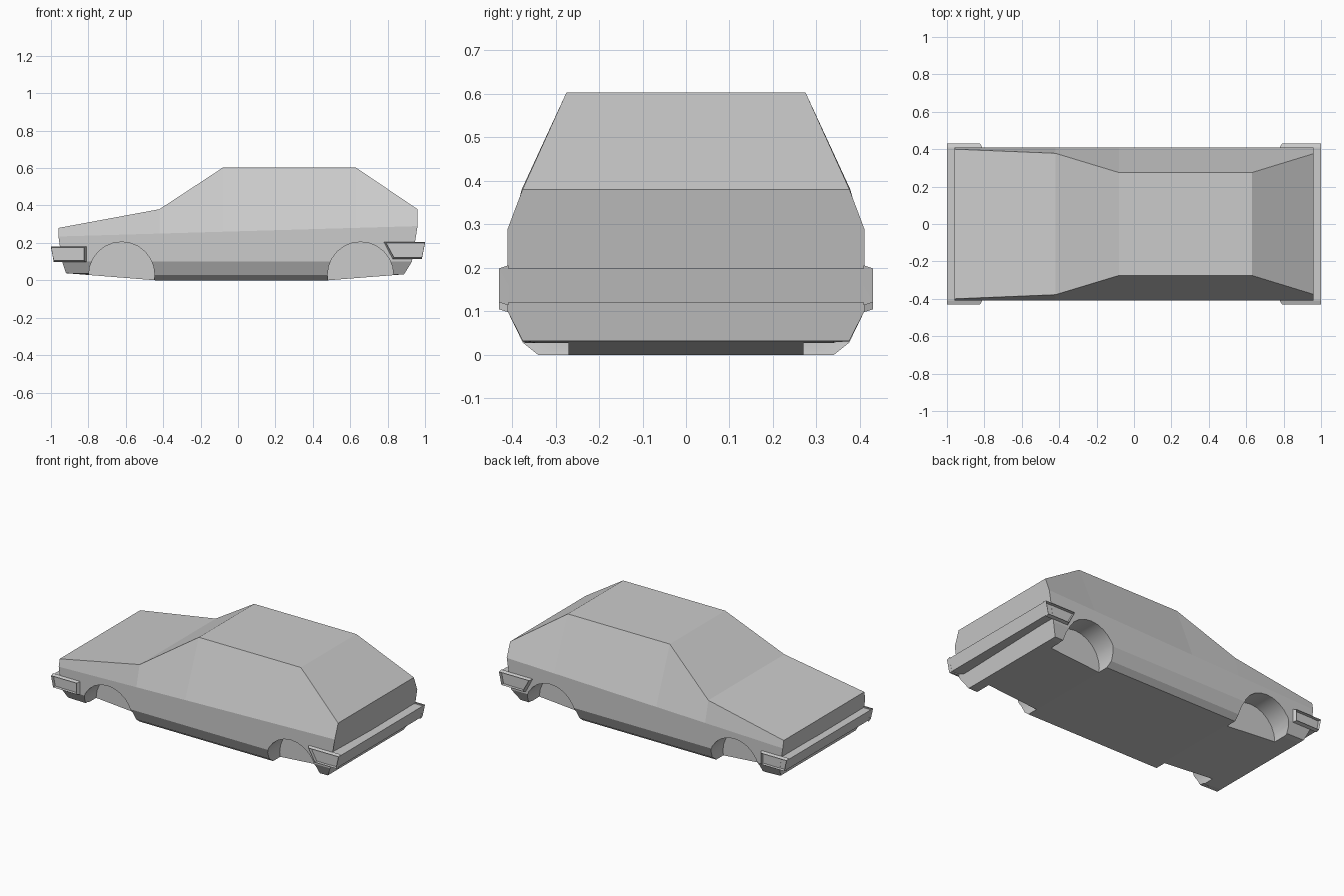
import bpy, bmesh

cube = bpy.data.objects.get("Cube")
if cube:
    bpy.data.objects.remove(cube, do_unlink=True)

grey = bpy.data.materials.new("plain grey")
grey.use_nodes = True
grey.diffuse_color = (0.6, 0.6, 0.6, 1)
grey.node_tree.nodes["Principled BSDF"].inputs["Base Color"].default_value = (0.6, 0.6, 0.6, 1)


def loft(name, rings):
    """Skin a row of equal closed rings and cap both ends."""
    bm = bmesh.new()
    rows = [[bm.verts.new(p) for p in ring] for ring in rings]
    n = len(rows[0])
    for a, b in zip(rows, rows[1:]):
        for i in range(n):
            j = (i + 1) % n
            bm.faces.new((a[i], a[j], b[j], b[i]))
    bm.faces.new(rows[0])
    bm.faces.new(rows[-1])
    bmesh.ops.remove_doubles(bm, verts=bm.verts, dist=0.0005)
    bmesh.ops.recalc_face_normals(bm, faces=bm.faces)
    mesh = bpy.data.meshes.new(name)
    bm.to_mesh(mesh)
    bm.free()
    mesh.materials.append(grey)
    obj = bpy.data.objects.new(name, mesh)
    bpy.context.collection.objects.link(obj)
    return obj


def body_ring(x, top_y, top_z, low_x, sill_x, sill_z, floor_y, floor_z):
    """One cross-section, mirrored across the centre plane."""
    belt_z = 0.262 + 0.029 * x
    half = [(x, top_y, top_z), (x, 0.41, belt_z), (low_x, 0.41, 0.10),
            (sill_x, 0.375, sill_z), (sill_x, floor_y, floor_z)]
    return half + [(px, -py, pz) for px, py, pz in reversed(half)]


# Body shell: nose, cowl, roof front, roof rear, tail
body = loft("car_body", [
    body_ring(-0.96, 0.40, 0.28, -0.94, -0.92, 0.038, 0.34, 0.038),
    body_ring(-0.42, 0.378, 0.38, -0.42, -0.44, 0.028, 0.34, 0),
    body_ring(-0.08, 0.275, 0.603, -0.08, -0.08, 0.028, 0.34, 0),
    body_ring(0.63, 0.275, 0.603, 0.63, 0.48, 0.028, 0.34, 0),
    body_ring(0.96, 0.376, 0.38, 0.93, 0.888, 0.032, 0.34, 0.032),
])

# Wheel arches cut into each side
for x in (-0.622, 0.655):
    for side in (-1, 1):
        bpy.ops.mesh.primitive_cylinder_add(
            vertices=24, radius=0.176, depth=0.3,
            location=(x, side * 0.42, 0.029), rotation=(1.570796, 0, 0))
        cutter = bpy.context.object
        cutter.name = "wheel_arch_cutter"
        cutter.data.materials.append(grey)
        for face in cutter.data.polygons:
            face.use_smooth = len(face.vertices) == 4
        cutter.hide_render = True
        cut = body.modifiers.new("wheel arch", "BOOLEAN")
        cut.operation = "DIFFERENCE"
        cut.solver = "EXACT"
        cut.object = cutter
        bpy.context.view_layer.objects.active = body
        bpy.ops.object.modifier_apply(modifier=cut.name)
        bpy.data.objects.remove(cutter, do_unlink=True)


def bumper(name, inner, outer):
    """Full-width bar with bevelled edges where its arms meet the body."""
    rings = []
    for y, outline in ((-0.408, inner), (-0.43, outer), (0.43, outer), (0.408, inner)):
        rings.append([(x, y, z) for x, z in outline])
    return loft(name, rings)


bumper("front_bumper",
       [(-1.0, 0.182), (-0.81, 0.182), (-0.81, 0.098), (-0.985, 0.098)],
       [(-1.0, 0.175), (-0.823, 0.175), (-0.823, 0.105), (-0.985, 0.105)])
bumper("rear_bumper",
       [(1.0, 0.206), (0.778, 0.206), (0.826, 0.114), (0.983, 0.114)],
       [(1.0, 0.199), (0.792, 0.199), (0.835, 0.121), (0.983, 0.121)])
